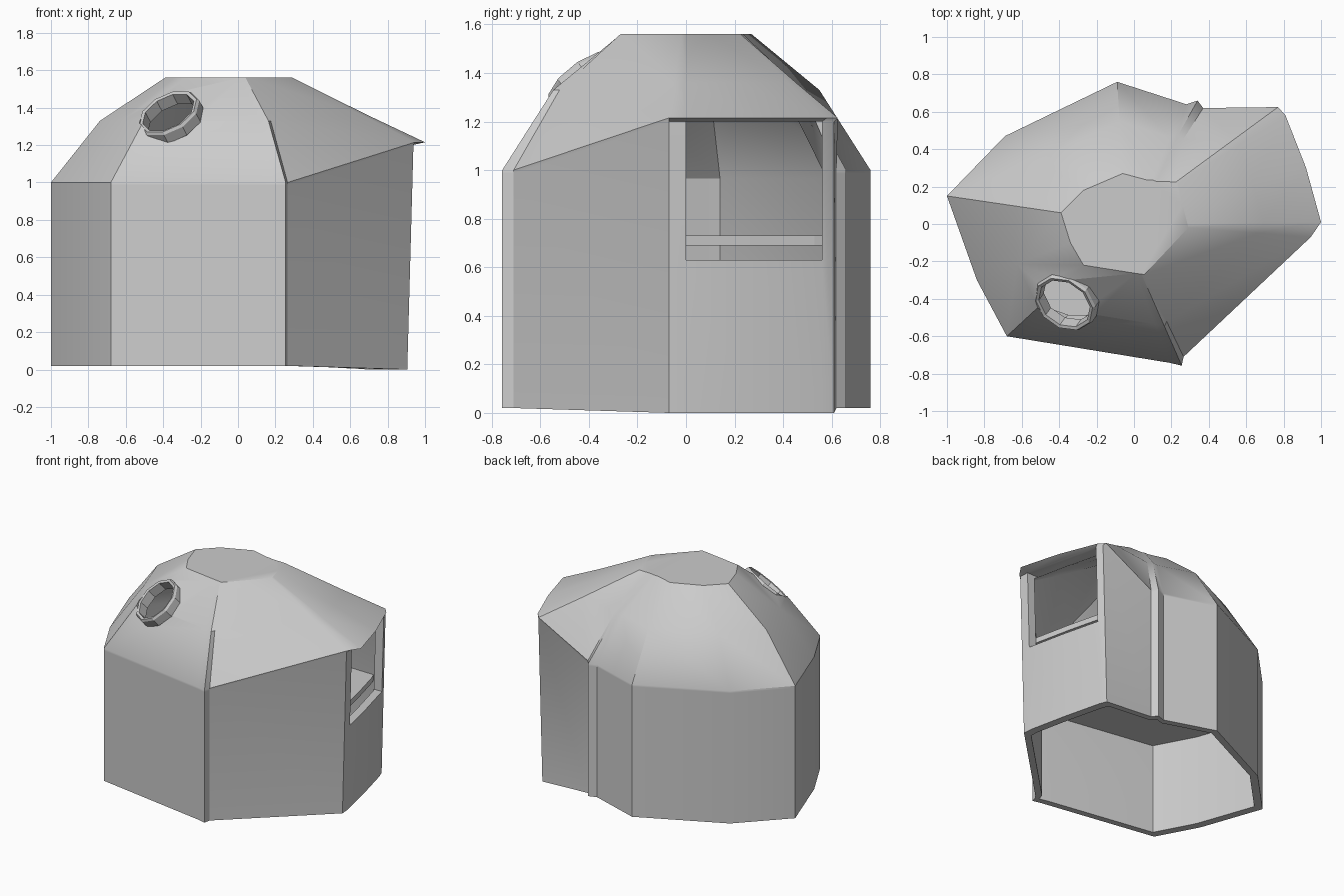
import bpy, bmesh, math
from mathutils import Vector

if "Cube" in bpy.data.objects:
    bpy.data.objects.remove(bpy.data.objects["Cube"])


def loft(name, rings, cyclic=False):
    """Bridge rings of equal length; cap the ends, or close the loop of rings."""
    bm = bmesh.new()
    loops = [[bm.verts.new(p) for p in r] for r in rings]
    n = len(rings[0])
    pairs = list(zip(loops, loops[1:]))
    if cyclic:
        pairs.append((loops[-1], loops[0]))
    else:
        bm.faces.new(loops[0])
        bm.faces.new(loops[-1])
    for a, b in pairs:
        for i in range(n):
            j = (i + 1) % n
            bm.faces.new((a[i], a[j], b[j], b[i]))
    bmesh.ops.recalc_face_normals(bm, faces=bm.faces)
    me = bpy.data.meshes.new(name)
    bm.to_mesh(me)
    bm.free()
    ob = bpy.data.objects.new(name, me)
    bpy.context.collection.objects.link(ob)
    return ob


def activate(ob):
    bpy.ops.object.select_all(action='DESELECT')
    ob.select_set(True)
    bpy.context.view_layer.objects.active = ob


def cut(ob, cutter):
    mod = ob.modifiers.new("cut", 'BOOLEAN')
    mod.operation = 'DIFFERENCE'
    mod.solver = 'EXACT'
    mod.object = cutter
    activate(ob)
    bpy.ops.object.modifier_apply(modifier=mod.name)
    bpy.data.objects.remove(cutter, do_unlink=True)


# Plan outline: ground x, y and matching flat-top x, y
plan = [
    (.265, -.71, .055, -.27), (.905, -.07, .29, -.02), (.90, 0, .287, 0),
    (.84, .28, .26, .1), (.77, .56, .235, .215), (.75, .61, .225, .225),
    (.37, .62, .12, .228), (.34, .66, .10, .235), (.28, .64, .07, .235),
    (-.09, .76, -.06, .27), (-.69, .47, -.27, .18), (-1, .15, -.39, .06),
    (-.84, -.3, -.34, -.1), (-.68, -.6, -.27, -.22), (.19, -.742, .01, -.264),
    (.255, -.757, .04, -.268)]
# Overhanging eave over the entrance bay
eave_xy = {1: (.945, -.07), 2: (1, .01), 3: (.92, .3), 4: (.81, .58), 5: (.77, .625)}

base, wall_top, eave, mid, top = [], [], [], [], []
for i, (x, y, tx, ty) in enumerate(plan):
    bay = i in eave_xy
    ex, ey = eave_xy.get(i, (x, y))
    ez = 1.215 if bay else 1.0
    base.append(Vector((x, y, 0 if bay else .02)))
    wall_top.append(Vector((x + (.033 if bay else 0), y, ez - .015)))
    eave.append(Vector((ex, ey, ez)))
    f = .43
    mid.append(Vector((ex + (tx - ex) * f, ey + (ty - ey) * f, 1.36 if bay else 1.33)))
    top.append(Vector((tx, ty, 1.56)))


def inset(ring, dz, s=.935):
    return [Vector((p.x * s, p.y * s, p.z - dz)) for p in ring]


# Hollow walls and roof in one shell
shell = loft("hut_shell", [top, mid, eave, wall_top, base,
                           inset(base, 0), inset(wall_top, .02),
                           inset(mid, .045), inset(top, .045)])

# Serving opening in the entrance bay
box = [(.6, 0), (1.2, 0), (1.2, .56), (.6, .56)]
cut(shell, loft("opening_cutter", [[(x, y, z) for x, y in box] for z in (.63, 1.2)]))

# Round roof window
centre = Vector((-.365, -.415, 1.36))
rot = Vector((-.39, -.55, .74)).to_track_quat('Z', 'Y')


def circle(r, h, n=10):
    return [centre + rot @ Vector((r * math.cos(2 * math.pi * k / n),
                                   r * math.sin(2 * math.pi * k / n), h)) for k in range(n)]


cut(shell, loft("window_cutter", [circle(.165, -.2), circle(.165, .2)]))
frame = loft("window_frame", [circle(.178, -.05), circle(.178, .01), circle(.168, .025),
                              circle(.15, .02), circle(.15, -.05)], cyclic=True)

# Raised inner floor
floor_ring = [Vector((p.x * .945, p.y * .945, 0)) for p in base]
floor = loft("inner_floor", [[p + Vector((0, 0, z)) for p in floor_ring] for z in (.69, .73)])

# Soft shading on the gentle bends only
activate(shell)
bpy.ops.object.shade_smooth_by_angle(angle=math.radians(33))
